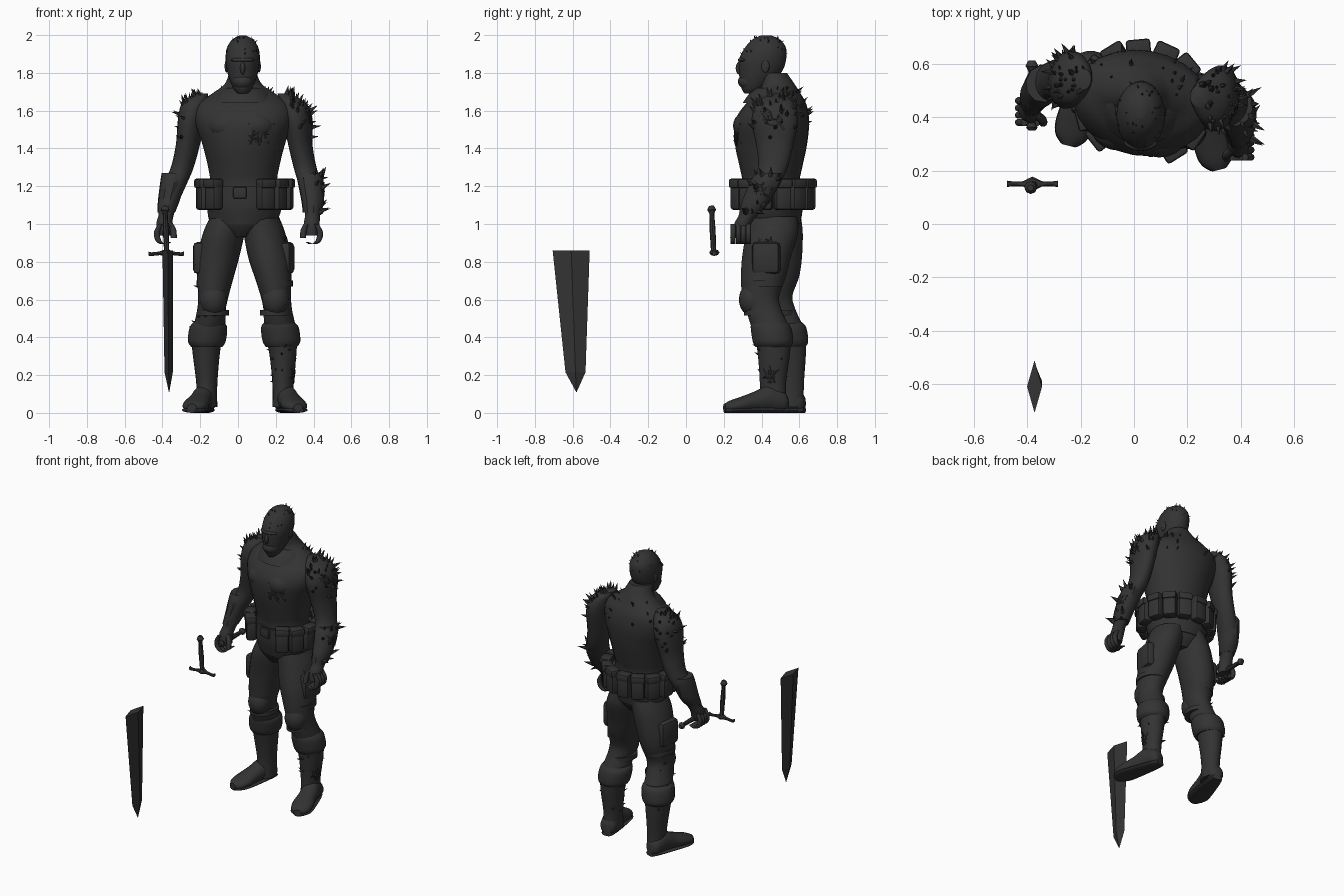
import bpy, bmesh, math, random
from mathutils import Matrix, Vector
from mathutils.bvhtree import BVHTree

random.seed(4)
if "Cube" in bpy.data.objects:
    bpy.data.objects.remove(bpy.data.objects["Cube"])

mat = bpy.data.materials.new("charcoal")
mat.use_nodes = True
mat.diffuse_color = (0.033, 0.033, 0.033, 1)
mat.node_tree.nodes["Principled BSDF"].inputs["Base Color"].default_value = mat.diffuse_color


def finish(name, bm, angle=40):
    bmesh.ops.recalc_face_normals(bm, faces=bm.faces)
    mesh = bpy.data.meshes.new(name)
    bm.to_mesh(mesh)
    bm.free()
    mesh.materials.append(mat)
    mesh.shade_smooth()
    mesh.set_sharp_from_angle(angle=math.radians(angle))
    obj = bpy.data.objects.new(name, mesh)
    bpy.context.collection.objects.link(obj)
    return obj


def spline(rings, steps):
    """Smooth in-between rings through the given ones."""
    r = [rings[0]] + list(rings) + [rings[-1]]
    out = []
    for i in range(1, len(r) - 2):
        for s in range(steps):
            t = s / steps
            out.append([b + t / 2 * (c - a + t * (2 * a - 5 * b + 4 * c - d + t * (3 * (b - c) + d - a)))
                        for a, b, c, d in zip(r[i - 1], r[i], r[i + 1], r[i + 2])])
    return out + [list(rings[-1])]


def loft(name, rings, yaw=0, sides=24, steps=5, matrix=None, angle=40):
    """Skin over ellipses given as centre x, y, z and radii x, y."""
    bm = bmesh.new()
    loops = []
    for x, y, z, rx, ry in spline(rings, steps):
        loop = []
        for k in range(sides):
            a = math.tau * k / sides
            p = Vector((rx * math.cos(a), ry * math.sin(a), 0))
            loop.append(bm.verts.new(Matrix.Rotation(yaw, 3, "Z") @ p + Vector((x, y, z))))
        loops.append(loop)
    for lo, hi in zip(loops, loops[1:]):
        for k in range(sides):
            bm.faces.new((lo[k], lo[k - 1], hi[k - 1], hi[k]))
    bm.faces.new(loops[0])
    bm.faces.new(loops[-1])
    if matrix:
        bm.transform(matrix)
    return finish(name, bm, angle)


def frame(origin, forward, up):
    """Local z runs forward, local y runs up."""
    f = Vector(forward).normalized()
    s = Vector(up).cross(f).normalized()
    rot = Matrix((s, f.cross(s), f)).transposed().to_4x4()
    return Matrix.Translation(origin) @ rot


def box(name, centre, size, yaw=0, bevel=0.015):
    bm = bmesh.new()
    bmesh.ops.create_cube(bm, size=1)
    bm.transform(Matrix.Diagonal((*size, 1)))
    bmesh.ops.bevel(bm, geom=bm.edges[:], offset=bevel, segments=2, affect="EDGES", profile=0.5)
    bm.transform(Matrix.Translation(centre) @ Matrix.Rotation(yaw, 4, "Z"))
    return finish(name, bm)


def ball(name, centre, radii):
    bm = bmesh.new()
    bmesh.ops.create_uvsphere(bm, u_segments=20, v_segments=12, radius=1)
    bm.transform(Matrix.Translation(centre) @ Matrix.Diagonal((*radii, 1)))
    return finish(name, bm)


def thorns(name, obj, count, size, rule):
    """Spikes standing on the faces that satisfy the rule."""
    bm = bmesh.new()
    faces = [p for p in obj.data.polygons if rule(p.center, p.normal)]
    for p in random.sample(faces, min(count, len(faces))):
        h = size * random.uniform(0.6, 1.5)
        lean = p.normal + Vector((0, 0, 0.5)) + Vector([random.uniform(-.4, .4) for _ in range(3)])
        m = frame(p.center, lean, (0.3, 1, 0.1)) @ Matrix.Translation((0, 0, h * 0.4))
        bmesh.ops.create_cone(bm, segments=5, radius1=h * 0.25, radius2=0, depth=h, cap_ends=True, matrix=m)
    finish(name, bm, 20)


def vine(name, obj, centre, spread, strands=4):
    """Thin twisting stems lying on a surface."""
    tree = BVHTree.FromPolygons([v.co for v in obj.data.vertices], [p.vertices for p in obj.data.polygons])
    curve = bpy.data.curves.new(name, "CURVE")
    curve.dimensions, curve.bevel_depth, curve.bevel_resolution = "3D", 0.005, 1
    for _ in range(strands):
        s = curve.splines.new("POLY")
        s.points.add(5)
        for pt in s.points:
            guess = Vector(centre) + Vector([random.uniform(-spread, spread) for _ in range(3)])
            pt.co = (*tree.find_nearest(guess)[0], 1)
    curve.materials.append(mat)
    bpy.context.collection.objects.link(bpy.data.objects.new(name, curve))


# Torso, neck, collar
turn = -0.17
torso = loft("torso", [(.02, .46, .93, .07, .09), (.025, .46, 1.0, .17, .14), (.035, .455, 1.1, .2, .155),
                       (.03, .45, 1.22, .18, .15), (.03, .45, 1.3, .19, .165), (.03, .45, 1.42, .22, .19),
                       (.03, .455, 1.54, .26, .195), (.03, .475, 1.63, .25, .16), (.03, .495, 1.69, .17, .11),
                       (.028, .485, 1.74, .1, .09), (.025, .455, 1.8, .072, .08)], turn)
loft("collar", [(.03, .455, 1.64, .17, .155), (.03, .465, 1.69, .14, .13), (.03, .475, 1.72, .11, .105)], turn)
for x in (-.055, .095):
    ball("chest_muscle", (x, .35 - x * .17, 1.52), (.105, .085, .08))

# Head and face mask
head = loft("head", [(.025, .345, 1.69, .025, .035), (.025, .355, 1.715, .048, .06), (.025, .375, 1.76, .068, .09),
                     (.025, .395, 1.81, .083, .115), (.025, .405, 1.87, .091, .125), (.025, .42, 1.93, .084, .11),
                     (.025, .425, 1.975, .057, .075), (.025, .425, 1.997, .02, .03)])
ball("nose", (.025, .285, 1.825), (.014, .022, .035))
ball("brow", (.025, .305, 1.868), (.062, .03, .014))
ball("mask_front", (.025, .33, 1.755), (.055, .055, .045))
for side in (-1, 1):
    ball("eye", (.025 + side * .033, .303, 1.845), (.016, .01, .008))
    ball("ear", (.025 + side * .086, .42, 1.835), (.01, .022, .034))

# Arms and forearm guards
arm_l = loft("left_arm", [(.24, .48, 1.69, .03, .04), (.29, .475, 1.64, .07, .1), (.315, .47, 1.55, .075, .125),
                          (.33, .47, 1.42, .063, .1), (.355, .46, 1.3, .06, .08), (.38, .42, 1.22, .062, .08),
                          (.395, .365, 1.12, .055, .07), (.395, .33, 1.05, .04, .05), (.39, .3, 1.0, .042, .045),
                          (.39, .29, .94, .035, .042)], turn)
arm_r = loft("right_arm", [(-.19, .54, 1.69, .03, .04), (-.225, .54, 1.64, .07, .09), (-.245, .54, 1.55, .072, .11),
                           (-.265, .54, 1.42, .063, .09), (-.295, .54, 1.3, .06, .075), (-.33, .52, 1.22, .062, .075),
                           (-.365, .485, 1.12, .052, .065), (-.38, .455, 1.05, .04, .05), (-.39, .43, 1.0, .042, .048),
                           (-.385, .42, .94, .035, .045)], turn)
guard_l = loft("left_forearm_guard", [(.392, .34, 1.06, .05, .06), (.395, .37, 1.12, .06, .075),
                                      (.385, .42, 1.22, .07, .085), (.375, .44, 1.27, .07, .075)], turn, sides=10)
loft("right_forearm_guard", [(-.38, .46, 1.06, .047, .055), (-.367, .49, 1.12, .058, .07),
                             (-.345, .515, 1.22, .068, .08), (-.34, .525, 1.27, .065, .07)], turn, sides=10)

# Curled fingers and thumbs
for side, cx, cy in ((1, .39, .29), (-1, -.385, .42)):
    for k in range(4):
        y = cy - .04 + k * .027
        path = [(.025, 1.0, .012), (.045, .955, .016), (.035, .91, .015), (.005, .893, .014), (-.025, .905, .008)]
        loft("finger", [(cx + side * dx, y, z, r, .014) for dx, z, r in path], sides=10, steps=3)
    loft("thumb", [(cx - side * dx, cy - dy, z, .016, .017) for dx, dy, z in
                   ((.02, .01, 1.01), (.042, .03, .97), (.045, .04, .925))], sides=10, steps=3)

# Legs: height, radii, then left and right centres
leg_rows = [(1.04, .1, .13, .115, .46, -.045, .48), (.95, .11, .14, .14, .455, -.075, .48),
            (.82, .11, .13, .165, .425, -.105, .485), (.72, .097, .12, .185, .41, -.12, .48),
            (.62, .08, .1, .2, .395, -.13, .465), (.55, .075, .095, .21, .41, -.14, .485),
            (.47, .082, .1, .22, .44, -.15, .515), (.4, .082, .095, .23, .46, -.165, .54),
            (.3, .07, .085, .238, .465, -.168, .55), (.15, .055, .07, .238, .46, -.165, .555),
            (.03, .055, .075, .238, .46, -.165, .55)]
legs = {}
for word, i in (("left", 3), ("right", 5)):
    rows = [(r[i], r[i + 1], r[0], r[1], r[2]) for r in leg_rows]
    legs[word] = loft(word + "_leg", rows, turn)
    sign = 1 if word == "left" else -1
    kx, ky = rows[4][:2]
    ball(word + "_knee_pad", (kx, ky - .04, .6), (.073, .075, .09))
    for z, grow in ((.685, .09), (.53, .083)):
        loft(word + "_knee_strap", [(kx, ky + .01, z - .015, grow, grow * 1.2),
                                    (kx, ky + .01, z + .015, grow, grow * 1.2)], turn)
    bx, by = rows[7][:2]
    loft(word + "_boot_cuff", [(bx, by, .35, .083, .094), (bx, by, .38, .1, .108),
                               (bx - sign * .008, by - .01, .45, .1, .108), (bx - sign * .01, by - .02, .48, .08, .095)], turn)
    tx, ty = rows[2][:2]
    box(word + "_thigh_pocket", (tx + sign * .09, ty, .82), (.07, .15, .17), turn, .025)

    # Boot foot and sole
    heel = Vector((rows[-1][0] - sign * .005, rows[-1][1] + .077, 0))
    m = frame(heel, (sign * .085, -.335, 0), (0, 0, 1))
    loft(word + "_foot", [(0, .05, 0, .03, .035), (0, .06, .025, .053, .058), (0, .075, .1, .057, .072),
                          (0, .058, .18, .06, .055), (0, .045, .25, .068, .042), (0, .034, .31, .058, .032),
                          (0, .028, .345, .025, .02)], matrix=m)
    outline = [(.03, .045), (.1, .056), (.25, .07), (.31, .06), (.343, .03)]
    loft(word + "_sole", [(0, .015, 0, .035, .015)] + [(0, .015, d, w, .015) for d, w in outline], matrix=m)

# Belt with pouches all round
loft("belt", [(.035, .455, 1.13, .208, .165), (.033, .455, 1.2, .205, .165)], turn)
loft("hip_cloth", [(.03, .46, 1.0, .165, .145), (.033, .457, 1.08, .2, .16), (.035, .455, 1.13, .203, .162)], turn)
for deg in (-128, -152, 180, 152, 127, 103, 77, 53, 28, 0, -28, -52):
    a = math.radians(deg)
    p = Matrix.Rotation(turn, 3, "Z") @ Vector((.225 * math.cos(a), .195 * math.sin(a), 0))
    facing = math.atan2(p.y, p.x) + math.pi / 2
    box("pouch", p + Vector((.035, .455, 1.15)), (.085, .065, .15), facing, .015)
    box("pouch_flap", p * 1.02 + Vector((.035, .455, 1.215)), (.092, .072, .05), facing, .012)
box("buckle", (.01, .285, 1.165), (.07, .02, .06), turn, .006)

# Sword: upright hilt, held grip and separate blade
grip = [(0, 0, 0, .012, .012), (0, 0, .012, .022, .022), (0, 0, .03, .014, .014), (0, 0, .13, .016, .016),
        (0, 0, .22, .013, .013), (0, 0, .24, .024, .024), (0, 0, .262, .012, .012)]
loft("sword_hilt", grip, sides=8, steps=2, matrix=frame((-.377, .147, .835), (-.01, -.012, .26), (0, 1, 0)))
loft("held_grip", grip, sides=8, steps=2, matrix=frame((-.382, .35, .955), (0, 1, 0), (0, 0, 1)))
loft("crossguard", [(0, 0, 0, .012, .012), (0, -.005, .015, .01, .01), (0, 0, .06, .01, .01), (0, .004, .095, .027, .018),
                    (0, 0, .13, .01, .01), (0, -.005, .175, .01, .01), (0, 0, .19, .012, .012)],
     sides=8, steps=2, matrix=frame((-.475, .15, .845), (1, 0, 0), (0, 0, 1)))
loft("blade", [(-.365, -.58, .11, .001, .001), (-.367, -.585, .215, .022, .053), (-.372, -.608, .86, .028, .098)],
     sides=4, steps=1, angle=10)

# Thorny growths
thorns("left_shoulder_thorns", arm_l, 34, .04, lambda c, n: c.z > 1.44 and n.x > 0)
thorns("right_shoulder_thorns", arm_r, 34, .035, lambda c, n: c.z > 1.44 and n.x < 0)
thorns("back_thorns", torso, 24, .032, lambda c, n: 1.55 < c.z < 1.72 and n.y > -.2)
thorns("left_forearm_thorns", guard_l, 14, .05, lambda c, n: n.x > .2)
thorns("head_stubble", head, 26, .014, lambda c, n: 1.9 < c.z < 1.985)
thorns("left_calf_thorns", legs["left"], 14, .025, lambda c, n: .15 < c.z < .36)
thorns("right_leg_thorns", legs["right"], 14, .025, lambda c, n: .2 < c.z < .95 and n.x < -.3)
vine("chest_vine", torso, (.11, .27, 1.47), .065, 6)
vine("thigh_vine", legs["left"], (.3, .42, .88), .06)
vine("calf_vine", legs["left"], (.3, .45, .2), .05)
vine("shoulder_vine", arm_l, (.4, .45, 1.57), .08)
vine("forearm_vine", guard_l, (.46, .4, 1.18), .05)
